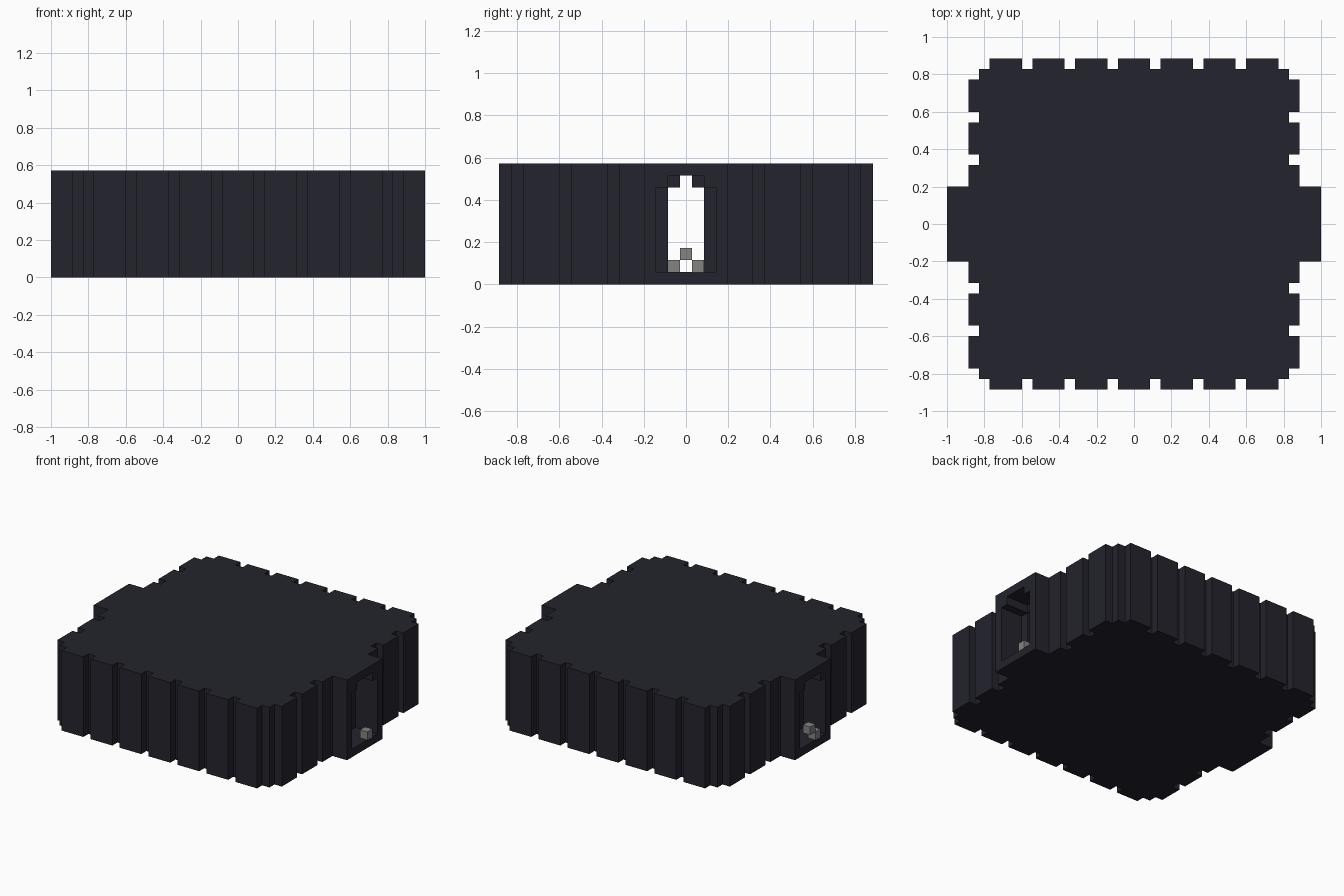
import bpy
import bmesh
from mathutils import Matrix

UNIT = 2 / 35      # one block
HEIGHT = 10        # blocks
WALL = 14.5        # half width of the plain hall
RIB = 15.5         # outer face of the wall ribs
PORCH = 17.5       # outer face of the porches

cube = bpy.data.objects.get("Cube")
if cube:
    bpy.data.objects.remove(cube, do_unlink=True)


def material(name, color):
    mat = bpy.data.materials.new(name)
    mat.use_nodes = True
    mat.diffuse_color = color
    shader = next(n for n in mat.node_tree.nodes if n.type == 'BSDF_PRINCIPLED')
    shader.inputs["Base Color"].default_value = color
    shader.inputs["Roughness"].default_value = 0.9
    return mat


dark_stone = material("dark_stone", (0.017, 0.017, 0.026, 1))
grey_stone = material("grey_stone", (0.23, 0.23, 0.225, 1))


def prism(name, points, offset, mat):
    """Extrude a closed outline of 3D points along an offset."""
    bm = bmesh.new()
    face = bm.faces.new([bm.verts.new(p) for p in points])
    grown = bmesh.ops.extrude_face_region(bm, geom=[face])["geom"]
    bmesh.ops.translate(bm, vec=offset,
                        verts=[g for g in grown if isinstance(g, bmesh.types.BMVert)])
    bmesh.ops.recalc_face_normals(bm, faces=bm.faces)
    mesh = bpy.data.meshes.new(name)
    bm.to_mesh(mesh)
    bm.free()
    mesh.materials.append(mat)
    obj = bpy.data.objects.new(name, mesh)
    bpy.context.collection.objects.link(obj)
    return obj


def rect(x0, x1, y0, y1, z):
    return [(x0, y0, z), (x1, y0, z), (x1, y1, z), (x0, y1, z)]


def side(steps):
    """Outline of one wall: (start, end, depth) projections on a flat line."""
    points, previous = [], None
    for i, (start, end, depth) in enumerate(steps):
        if previous != start:
            points.append((WALL, start))
        points += [(depth, start), (depth, end)]
        if i + 1 == len(steps) or steps[i + 1][0] != end:
            points.append((WALL, end))
        previous = end
    return points + [(WALL, WALL)]


# Ribbed outer body with a porch on the left and right walls
ribs = [(4 * k - 1.5, 4 * k + 1.5, RIB) for k in range(-3, 4)]
porch = [(-5.5, -3.5, RIB), (-3.5, 3.5, PORCH), (3.5, 5.5, RIB)]
outline = []
for steps in (ribs[:2] + porch + ribs[-2:], ribs) * 2:
    outline += side(steps)
    outline = [(y, -x) for x, y in outline]   # turn so the next wall faces +x
hall = prism("hall", [(x, y, 0) for x, y in outline], (0, 0, HEIGHT), dark_stone)


def carve(cutter):
    mod = hall.modifiers.new("carve", 'BOOLEAN')
    mod.operation = 'DIFFERENCE'
    mod.solver = 'EXACT'
    mod.object = cutter
    cutter.hide_render = True
    bpy.context.view_layer.objects.active = hall
    bpy.ops.object.modifier_apply(modifier=mod.name)
    bpy.data.objects.remove(cutter, do_unlink=True)


def arch(x0, x1, half):
    """Stepped archway running along x."""
    profile = [(-half, 1), (half, 1), (half, 8), (half - 1, 8),
               (half - 1, 9), (1 - half, 9), (1 - half, 8), (-half, 8)]
    return prism("arch_cutter", [(x0, y, z) for y, z in profile],
                 (x1 - x0, 0, 0), dark_stone)


# Hollow room, doorways and deeper porch recesses
inner = WALL - 1
carve(prism("room_cutter", rect(-inner, inner, -inner, inner, 1), (0, 0, 8), dark_stone))
for sign in (-1, 1):
    carve(arch(sign * WALL, sign * (PORCH + 1), 2.5))
    carve(arch(sign * (inner - 1), sign * (WALL + 1), 1.5))

# Loose stones in the porches
stones = [
    prism(name, rect(x - 0.5, x + 0.5, y - 0.5, y + 0.5, z), (0, 0, 1), grey_stone)
    for name, x, y, z in (("left_stone", 17, 1, 1),
                          ("right_low_stone", -17, -1, 1),
                          ("right_high_stone", -17, 0, 2))
]

# Blocks to final size
for obj in [hall] + stones:
    obj.data.transform(Matrix.Scale(UNIT, 4))
    obj.data.update()
